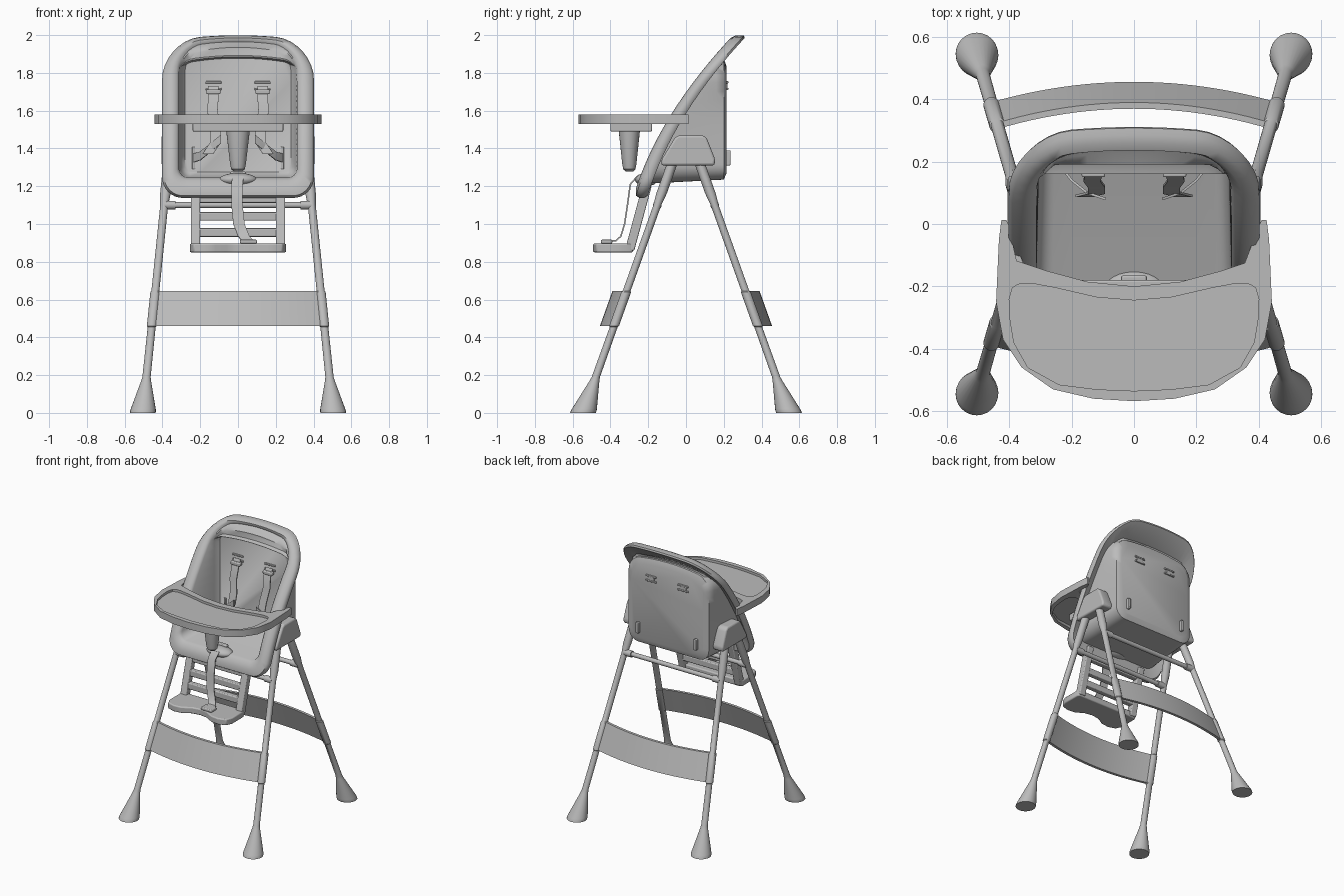
import bpy, bmesh, math
from mathutils import Vector

cube = bpy.data.objects.get("Cube")
if cube:
    bpy.data.objects.remove(cube, do_unlink=True)

grey = bpy.data.materials.new("plain grey")
grey.use_nodes = True
colour = (0.5, 0.5, 0.5, 1)
grey.diffuse_color = colour
grey.node_tree.nodes["Principled BSDF"].inputs["Base Color"].default_value = colour


def finish(name, bm, bevel=0, angle=35):
    bmesh.ops.recalc_face_normals(bm, faces=bm.faces)
    mesh = bpy.data.meshes.new(name)
    bm.to_mesh(mesh)
    bm.free()
    obj = bpy.data.objects.new(name, mesh)
    bpy.context.collection.objects.link(obj)
    mesh.materials.append(grey)
    if bevel:
        mod = obj.modifiers.new("soft edges", "BEVEL")
        mod.width, mod.segments = bevel, 3
        mod.limit_method = "ANGLE"
    bpy.ops.object.select_all(action="DESELECT")
    obj.select_set(True)
    bpy.context.view_layer.objects.active = obj
    bpy.ops.object.shade_smooth_by_angle(angle=math.radians(angle))
    return obj


def loft(name, loops, bevel=0, angle=35):
    """Skin a row of equal-length closed loops and cap both ends."""
    bm = bmesh.new()
    rings = [[bm.verts.new(p) for p in loop] for loop in loops]
    n = len(rings[0])
    for a, b in zip(rings, rings[1:]):
        for i in range(n):
            j = (i + 1) % n
            bm.faces.new((a[i], a[j], b[j], b[i]))
    bm.faces.new(rings[0])
    bm.faces.new(rings[-1])
    return finish(name, bm, bevel, angle)


def box(name, centre, size, bevel=0.006):
    bm = bmesh.new()
    bmesh.ops.create_cube(bm, size=1)
    bmesh.ops.scale(bm, vec=size, verts=bm.verts)
    bmesh.ops.translate(bm, vec=centre, verts=bm.verts)
    return finish(name, bm, bevel)


def circle(centre, r, axis="z", sides=24, squash=1):
    c = Vector(centre)
    out = []
    for i in range(sides):
        a = math.tau * i / sides
        u, v = r * math.cos(a), r * squash * math.sin(a)
        out.append(c + Vector((u, v, 0) if axis == "z" else (0, u, v)))
    return out


def ribbon(name, path, width, side=(1, 0, 0), thick=0.008):
    """Flat strap following a path."""
    pts, s, loops = [Vector(p) for p in path], Vector(side) * width / 2, []
    for i, p in enumerate(pts):
        d = pts[min(i + 1, len(pts) - 1)] - pts[max(i - 1, 0)]
        n = d.cross(s).normalized() * thick / 2
        loops.append([p - s - n, p + s - n, p + s + n, p - s + n])
    return loft(name, loops)


# Seat shell: rounded front outlines swept back from a curved, reclined opening
def opening(z):
    t = (z - 1.14) / 0.86
    return -0.28 + 0.25 * t + 0.28 * t * t


def outline(w, z0, z1, r_top, r_low, depth):
    corners = []
    for k, (sx, z, r, sz) in enumerate(((1, z0, r_low, 1), (1, z1, r_top, -1),
                                        (-1, z1, r_top, -1), (-1, z0, r_low, 1))):
        arc = []
        for i in range(9):
            a = math.pi / 2 * (k - 1 + i / 8)
            arc.append((sx * (w - r) + r * math.cos(a), z + sz * r + r * math.sin(a)))
        corners.append(arc)
    flat = []
    for k, arc in enumerate(corners):
        flat += arc
        (xa, za), (xb, zb) = arc[-1], corners[(k + 1) % 4][0]
        flat += [(xa + (xb - xa) * i / 9, za + (zb - za) * i / 9) for i in range(1, 9)]
    loop = []
    for x, z in flat:
        z += 0.035 * (1 - (x / w) ** 2) * max(0, (z - z0) / (z1 - z0)) ** 4
        loop.append((x, depth(opening(z)), z))
    return loop


loft("seat_shell", [
    outline(0.29, 1.27, 1.80, 0.06, 0.06, lambda y: 0.215),
    outline(0.325, 1.235, 1.84, 0.09, 0.08, lambda y: 0.2),
    outline(0.34, 1.22, 1.85, 0.1, 0.09, lambda y: min(y + 0.17, 0.16)),
    outline(0.35, 1.215, 1.86, 0.12, 0.09, lambda y: min(y + 0.06, 0.2)),
    outline(0.392, 1.15, 1.95, 0.19, 0.1, lambda y: y + 0.075),
    outline(0.402, 1.138, 1.962, 0.2, 0.11, lambda y: y + 0.06),
    outline(0.402, 1.138, 1.964, 0.2, 0.11, lambda y: y + 0.035),
    outline(0.39, 1.15, 1.962, 0.19, 0.1, lambda y: y + 0.012),
    outline(0.35, 1.19, 1.95, 0.15, 0.08, lambda y: y),
    outline(0.325, 1.23, 1.94, 0.13, 0.06, lambda y: y + 0.01),
    outline(0.312, 1.245, 1.93, 0.12, 0.05, lambda y: y + 0.025),
    outline(0.305, 1.25, 1.92, 0.11, 0.05, lambda y: max(0.16, y + 0.02)),
    outline(0.28, 1.275, 1.9, 0.09, 0.03, lambda y: 0.19)], angle=50)

# Raised lip between the thighs
bm = bmesh.new()
bmesh.ops.create_uvsphere(bm, u_segments=24, v_segments=12, radius=1)
bmesh.ops.scale(bm, vec=(0.1, 0.06, 0.035), verts=bm.verts)
bmesh.ops.translate(bm, vec=(0, -0.21, 1.235), verts=bm.verts)
finish("seat_front_lip", bm)

# Tray: concave rear edge, side arms, recess above and below
outer = [(0, -.2), (.15, -.185), (.28, -.15), (.4, -.11), (.403, 0), (.41, .013), (.425, .013),
         (.433, -.05), (.442, -.25), (.42, -.37), (.36, -.46), (.26, -.53), (.13, -.56), (0, -.568)]
inner = [(0, -.245), (.12, -.235), (.25, -.205), (.33, -.19), (.36, -.19), (.375, -.195), (.39, -.205),
         (.4, -.24), (.398, -.3), (.385, -.38), (.34, -.46), (.24, -.515), (.12, -.53), (0, -.535)]


def mirrored(half, z):
    return [(x, y, z) for x, y in half] + [(-x, y, z) for x, y in half[-2:0:-1]]


loft("tray", [mirrored(inner, 1.553), mirrored(inner, 1.532), mirrored(outer, 1.53),
              mirrored(outer, 1.58), mirrored(inner, 1.58), mirrored(inner, 1.563)])
box("tray_mount", (0, -0.29, 1.515), (0.48, 0.22, 0.05))
loft("tray_post", [circle((0, -0.3, z), r, squash=0.9) for z, r in
                   ((1.52, 0.064), (1.49, 0.062), (1.32, 0.042), (1.29, 0.036), (1.278, 0.022))])

# Legs with sleeves and flared feet, plus the side hubs
leg_profile = ((1.33, .028), (1.16, .028), (1.1, .021), (.645, .021), (.64, .026), (.46, .026),
               (.455, .021), (.19, .022), (.17, .026), (.022, .066), (.012, .068), (0, .068))


def leg_x(z):
    return 0.37 + (1.3 - z) * 0.103


def leg_y(z):
    return 0.08 + (1.3 - z) * 0.358


for sx, side in ((1, "left"), (-1, "right")):
    for sy, end in ((-1, "front"), (1, "back")):
        loft(f"{end}_{side}_leg", [circle((sx * leg_x(z), sy * leg_y(z), z), r)
                                   for z, r in leg_profile])
        bar_y, bar_z = sy * leg_y(1.1), 1.1
        loft(f"{end}_{side}_bar_collar", [circle((sx * x, bar_y, bar_z), 0.023, "x")
                                          for x in (0.33, 0.39)])
    hub = ((-.13, 1.31), (.15, 1.31), (.155, 1.34), (.11, 1.455), (.09, 1.47),
           (-.04, 1.47), (-.06, 1.455), (-.13, 1.34))
    loft(f"{side}_hub", [[(sx * x, y, z) for y, z in hub] for x in (0.32, 0.405)], bevel=0.012)

for sy, end in ((-1, "front"), (1, "back")):
    loft(f"{end}_crossbar", [circle((x, sy * leg_y(1.1), 1.1), 0.016, "x") for x in (-0.39, 0.39)])
    # Bowed band joining the lower legs
    loops = []
    for i in range(25):
        u = -1 + i / 12
        bow = 0.065 * (1 - u * u)
        loops.append([(u * leg_x(z), sy * (leg_y(z) + bow + t), z)
                      for z, t in ((0.46, -0.01), (0.46, 0.01), (0.645, 0.01), (0.645, -0.01))])
    loft(f"{end}_leg_band", loops)

# Footrest: ladder panel and scalloped plate
def panel_y(z):
    return -0.215 - (1.17 - z) * 0.27


for sx, side in ((1, "left"), (-1, "right")):
    loft(f"{side}_footrest_rail", [[(sx * x, panel_y(z) + y, z) for x, y in
         ((0.2, -0.025), (0.25, -0.025), (0.25, 0.025), (0.2, 0.025))] for z in (1.2, 0.86)], bevel=0.006)
for i, z in enumerate((1.135, 1.04, 0.955)):
    box(f"footrest_rung_{i + 1}", (0, panel_y(z), z), (0.44, 0.04, 0.045))
plate = [(0, -.28), (.245, -.28), (.255, -.3), (.255, -.43), (.235, -.475), (.18, -.492),
         (.12, -.485), (.06, -.45), (0, -.44)]
loft("footrest_plate", [mirrored(plate, z) for z in (0.85, 0.896)], bevel=0.008)

# Harness straps, buckles and slots
ribbon("crotch_strap", [(0, -.19, 1.26), (0, -.26, 1.25), (-.005, -.295, 1.21), (-.005, -.31, 1.1),
                        (.005, -.325, 1.0), (.03, -.345, .935), (.05, -.37, .912), (.06, -.44, .905)], 0.06)
box("crotch_buckle", (0.055, -0.42, 0.907), (0.09, 0.06, 0.02))
box("crotch_slot", (0, -0.18, 1.268), (0.08, 0.03, 0.02))
for sx, side in ((1, "left"), (-1, "right")):
    ribbon(f"{side}_shoulder_strap", [(sx * .13, .18, 1.73), (sx * .13, .155, 1.68), (sx * .135, .14, 1.6),
           (sx * .12, .12, 1.5), (sx * .12, .1, 1.43), (sx * .16, .09, 1.37)], 0.055)
    ribbon(f"{side}_waist_strap", [(sx * .235, .185, 1.35), (sx * .2, .14, 1.36), (sx * .15, .1, 1.4),
           (sx * .09, .08, 1.45)], 0.045, side=(0, 0, 1))
    box(f"{side}_shoulder_buckle", (sx * 0.13, 0.165, 1.7), (0.075, 0.03, 0.025))
    box(f"{side}_waist_slot", (sx * 0.235, 0.188, 1.35), (0.016, 0.012, 0.12), 0.003)
    for z in (1.715, 1.75):
        box(f"{side}_shoulder_slot", (sx * 0.13, 0.188, z), (0.085, 0.014, 0.012), 0.003)
        box(f"{side}_back_strap_bar", (sx * 0.13, 0.217, z), (0.085, 0.014, 0.012), 0.003)
    box(f"{side}_back_strap_web", (sx * 0.13, 0.214, 1.732), (0.05, 0.014, 0.03), 0.003)
    box(f"{side}_back_waist_loop", (sx * 0.235, 0.222, 1.35), (0.022, 0.028, 0.08), 0.005)
